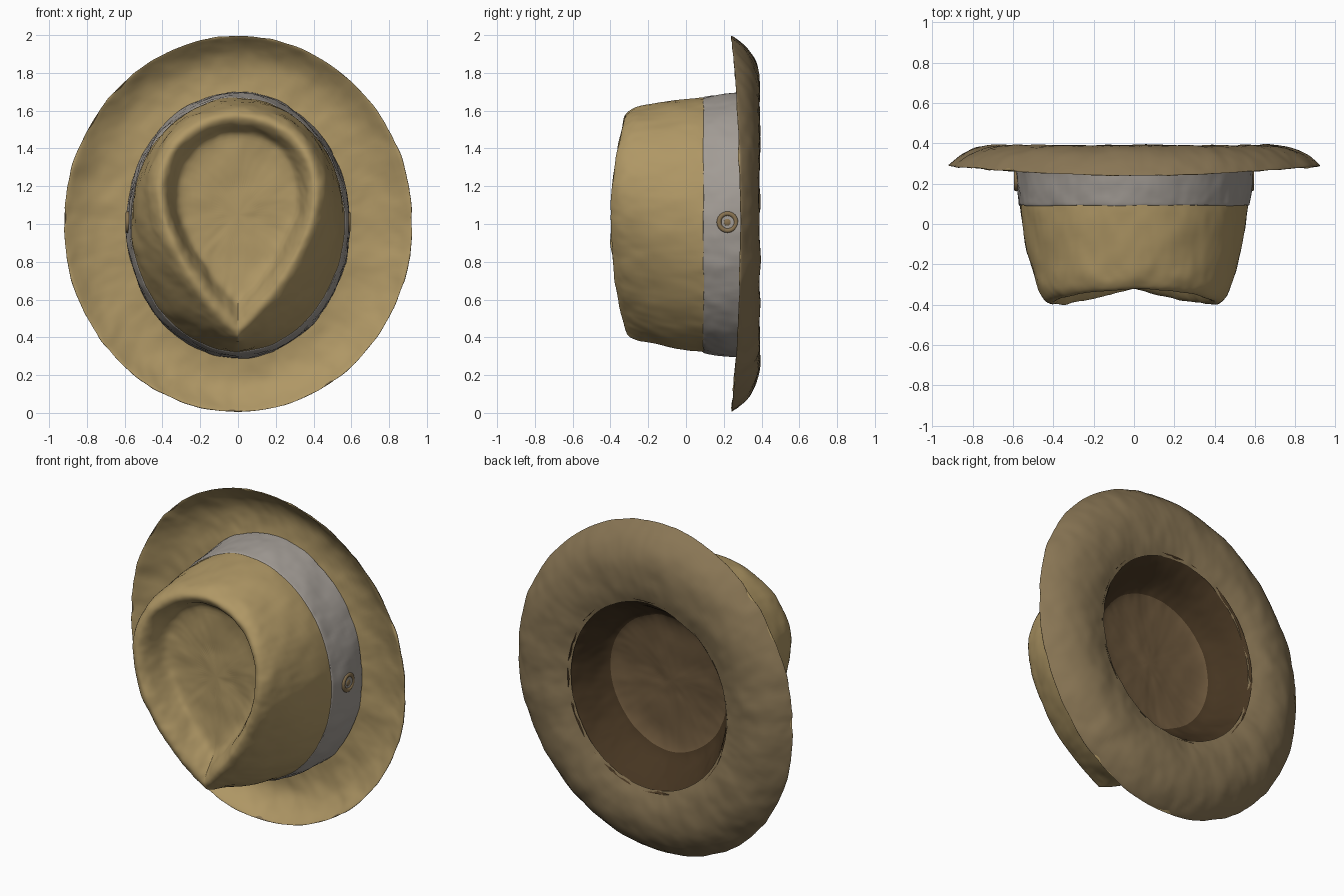
import bpy, bmesh
from math import sin, cos, pi

if "Cube" in bpy.data.objects:
    bpy.data.objects.remove(bpy.data.objects["Cube"])

SEG = 72


def material(name, rgb):
    m = bpy.data.materials.new(name)
    m.diffuse_color = (*rgb, 1)
    m.use_nodes = True
    m.node_tree.nodes["Principled BSDF"].inputs["Base Color"].default_value = m.diffuse_color
    return m


TAN = material("tan_cloth", (0.43, 0.31, 0.13))
GREY = material("grey_ribbon", (0.36, 0.33, 0.30))
BROWN = material("brown_underside", (0.25, 0.18, 0.09))
DARK = material("dark_lining", (0.06, 0.035, 0.015))
FLOOR = material("brown_lining", (0.15, 0.095, 0.045))
RUST = material("rust_eyelet", (0.25, 0.17, 0.08))

wrinkle = bpy.data.textures.new("cloth_wrinkle", 'CLOUDS')
wrinkle.noise_scale = 0.16


def ring_points(w, z0, z1, k, y, c):
    """Oval ring; k pinches the lower end to a teardrop, c bends its two ends in y."""
    shape = lambda a: sin(a) * abs(sin(a / 2)) ** (2 * k)
    peak = max(shape(pi * i / 90) for i in range(91))
    zc, h = (z0 + z1) / 2, (z1 - z0) / 2
    pts = []
    for i in range(SEG):
        a = 2 * pi * i / SEG
        pts.append((w * shape(a) / peak, y + c * cos(a) ** 2, zc - h * cos(a)))
    return pts


def loft(name, rings, mats, split=None, cap=False):
    """Skin a list of rings; faces after ring number split use the second material."""
    bm = bmesh.new()
    loops = [[bm.verts.new(p) for p in ring_points(*r)] for r in rings]
    for n, (a, b) in enumerate(zip(loops, loops[1:])):
        for i in range(SEG):
            j = (i + 1) % SEG
            f = bm.faces.new((a[i], a[j], b[j], b[i]))
            f.material_index = int(split is not None and n >= split)
    if cap:
        w, z0, z1, k, y, c = rings[-1]
        mid = bm.verts.new((0, y, (z0 + z1) / 2))
        for i in range(SEG):
            f = bm.faces.new((loops[-1][i], loops[-1][(i + 1) % SEG], mid))
            f.material_index = len(mats) - 1
    for f in bm.faces:
        f.smooth = True
    bmesh.ops.recalc_face_normals(bm, faces=bm.faces)
    me = bpy.data.meshes.new(name)
    bm.to_mesh(me)
    bm.free()
    for m in mats:
        me.materials.append(m)
    ob = bpy.data.objects.new(name, me)
    bpy.context.collection.objects.link(ob)
    sub = ob.modifiers.new("smooth", 'SUBSURF')
    sub.levels = sub.render_levels = 2
    d = ob.modifiers.new("wrinkles", 'DISPLACE')
    d.texture = wrinkle
    d.texture_coords = 'GLOBAL'
    d.strength = 0.02
    return ob


# Crown: tapering wall, raised teardrop ridge, steep-sided sunken top
loft("crown", [
    (.568, .32, 1.67, 0, .13, 0),
    (.566, .325, 1.67, .03, .07, 0),
    (.54, .345, 1.65, .11, -.10, 0),
    (.50, .375, 1.625, .25, -.25, .02),
    (.475, .39, 1.61, .34, -.33, .05),
    (.445, .41, 1.59, .40, -.385, .07),
    (.41, .445, 1.565, .43, -.408, .08),
    (.38, .49, 1.535, .45, -.385, .07),
    (.355, .53, 1.51, .45, -.33, .05),
    (.33, .58, 1.49, .40, -.24, .01),
    (.29, .65, 1.45, .35, -.215, 0),
    (.13, .85, 1.25, .20, -.205, 0)], [TAN], cap=True)

# Ribbon band around the foot of the crown
loft("hat_band", [
    (.595, .29, 1.70, 0, .345, 0),
    (.592, .295, 1.695, 0, .27, 0),
    (.582, .305, 1.685, 0, .17, 0),
    (.573, .315, 1.675, .02, .10, 0),
    (.57, .32, 1.67, .02, .09, 0),
    (.555, .335, 1.66, .02, .09, 0)], [GREY])

# Brim: upper face, rolled edge, underside
loft("brim", [
    (.58, .31, 1.68, 0, .35, 0),
    (.68, .22, 1.78, 0, .36, 0),
    (.78, .13, 1.87, 0, .348, 0),
    (.86, .06, 1.94, 0, .318, -.02),
    (.915, .01, 1.99, 0, .285, -.045),
    (.928, 0, 2.0, 0, .287, -.05),
    (.915, .01, 1.99, 0, .302, -.045),
    (.86, .065, 1.935, 0, .345, -.02),
    (.79, .15, 1.85, 0, .378, 0),
    (.70, .24, 1.76, 0, .392, 0),
    (.61, .34, 1.65, 0, .388, 0),
    (.52, .43, 1.55, 0, .36, 0)], [TAN, BROWN], split=5)

# Lining: shallow soft bowl inside the head opening
loft("lining", [
    (.54, .41, 1.57, 0, .368, 0),
    (.49, .47, 1.51, 0, .31, 0),
    (.45, .52, 1.46, 0, .22, 0),
    (.40, .57, 1.41, .05, .16, 0),
    (.30, .70, 1.30, .05, .14, 0),
    (.12, .88, 1.12, 0, .13, 0)], [DARK, FLOOR], split=3, cap=True)

# Eyelets on both sides of the band
for side, s in (("right", 1), ("left", -1)):
    bpy.ops.mesh.primitive_torus_add(location=(s * .583, .22, 1.01), rotation=(0, pi / 2, 0),
                                     major_radius=.045, minor_radius=.013,
                                     major_segments=32, minor_segments=10)
    eyelet = bpy.context.object
    eyelet.name = side + "_eyelet"
    bpy.ops.mesh.primitive_uv_sphere_add(location=(s * .583, .22, 1.01), radius=.022)
    stud = bpy.context.object
    stud.name = side + "_eyelet_stud"
    stud.scale = (.5, 1, 1)
    for ob in (eyelet, stud):
        ob.data.materials.append(RUST)
        ob.data.shade_smooth()
